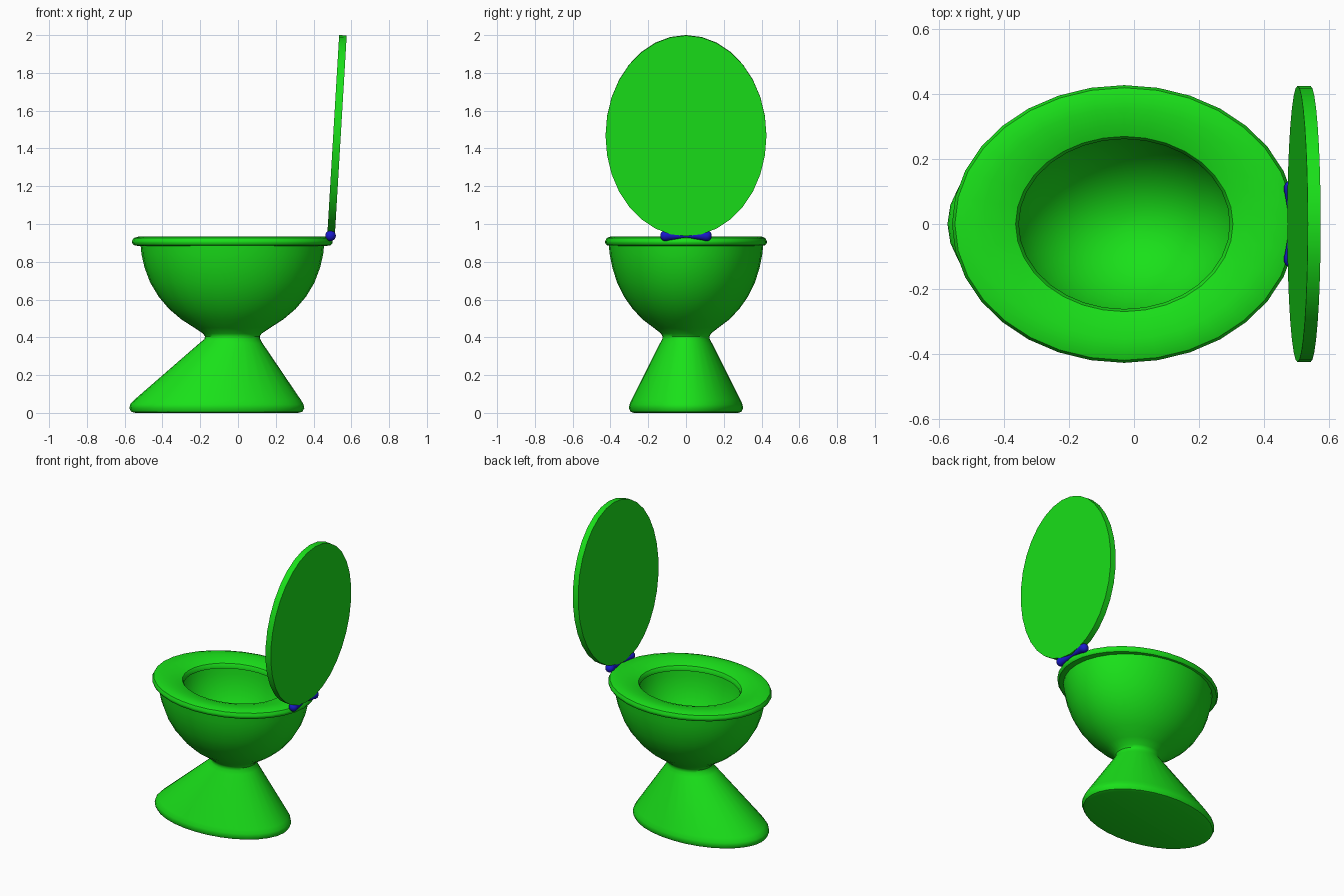
import bpy, bmesh
from math import sin, cos, pi, radians

if "Cube" in bpy.data.objects:
    bpy.data.objects.remove(bpy.data.objects["Cube"])

SEG = 32


def material(name, color):
    m = bpy.data.materials.new(name)
    m.diffuse_color = color
    m.use_nodes = True
    m.node_tree.nodes["Principled BSDF"].inputs["Base Color"].default_value = m.diffuse_color
    return m


GREEN = material("green", (0.01, 0.75, 0.01, 1))
BLUE = material("blue", (0.01, 0.01, 0.6, 1))


def loft(name, rings, mat, closed=False, angle=40):
    """Skin elliptical rings (centre x, radius x, radius y, z)."""
    bm = bmesh.new()
    loops = [[bm.verts.new((cx + rx * cos(2 * pi * i / SEG),
                            ry * sin(2 * pi * i / SEG), z))
              for i in range(SEG)] for cx, rx, ry, z in rings]
    pairs = list(zip(loops, loops[1:]))
    if closed:
        pairs.append((loops[-1], loops[0]))
    else:
        bm.faces.new(loops[0][::-1])
        bm.faces.new(loops[-1])
    for a, b in pairs:
        for i in range(SEG):
            j = (i + 1) % SEG
            bm.faces.new((a[i], a[j], b[j], b[i]))
    bmesh.ops.recalc_face_normals(bm, faces=bm.faces)
    me = bpy.data.meshes.new(name)
    bm.to_mesh(me)
    bm.free()
    me.materials.append(mat)
    ob = bpy.data.objects.new(name, me)
    bpy.context.collection.objects.link(ob)
    bpy.ops.object.select_all(action='DESELECT')
    ob.select_set(True)
    bpy.context.view_layer.objects.active = ob
    bpy.ops.object.shade_smooth_by_angle(angle=radians(angle))
    return ob


# Pedestal, neck and outer bowl
CX = -0.03
body = [
    (-0.112, 0.43, 0.275, 0.0), (-0.112, 0.453, 0.293, 0.006),
    (-0.112, 0.463, 0.302, 0.025), (-0.112, 0.459, 0.299, 0.045),
    (-0.108, 0.44, 0.288, 0.07), (-0.037, 0.166, 0.137, 0.37),
    (CX, 0.148, 0.126, 0.39), (CX, 0.145, 0.124, 0.405),
    (CX, 0.155, 0.132, 0.42), (CX, 0.20, 0.17, 0.45),
    (CX, 0.27, 0.23, 0.495), (CX, 0.335, 0.282, 0.55),
    (CX, 0.39, 0.328, 0.615), (CX, 0.435, 0.365, 0.69),
    (CX, 0.465, 0.39, 0.77), (CX, 0.481, 0.404, 0.84),
    (CX, 0.487, 0.41, 0.90),
]
# Bowl interior, a half ellipsoid sunk from the top
body += [(CX, 0.36 * cos(t), 0.295 * cos(t), 0.90 - 0.42 * sin(t))
         for t in (k * pi / 2 / 10 for k in range(10))]
body.append((CX, 0.01, 0.008, 0.48))
loft("bowl_and_pedestal", body, GREEN)

# Seat ring with rounded outer edge
loft("seat", [
    (CX, 0.50, 0.40, 0.884), (CX, 0.522, 0.42, 0.888),
    (CX, 0.531, 0.428, 0.90), (CX, 0.531, 0.428, 0.91),
    (CX, 0.522, 0.42, 0.926), (CX, 0.49, 0.395, 0.935),
    (CX, 0.44, 0.355, 0.935), (CX, 0.38, 0.307, 0.928),
    (CX, 0.335, 0.27, 0.915), (CX, 0.325, 0.262, 0.90),
    (CX, 0.325, 0.262, 0.884),
], GREEN, closed=True)

# Raised lid, leaning slightly back
lid = loft("lid", [(0, 0.532, 0.426, -0.02), (0, 0.532, 0.426, 0.02)], GREEN)
lid.rotation_euler = (0, radians(-86.6), 0)
lid.location = (0.524, 0, 1.468)

# Bow-tie hinge: rounded ends tapering to a thin middle
half = [(0.004, 0.136), (0.014, 0.133), (0.023, 0.126), (0.028, 0.115),
        (0.028, 0.103), (0.025, 0.092), (0.01, 0.006)]
profile = half + [(r, -y) for r, y in reversed(half)]
hinge = loft("hinge", [(0, r, r, y) for r, y in profile], BLUE)
hinge.rotation_euler = (radians(90), 0, 0)
hinge.location = (0.49, 0, 0.938)
